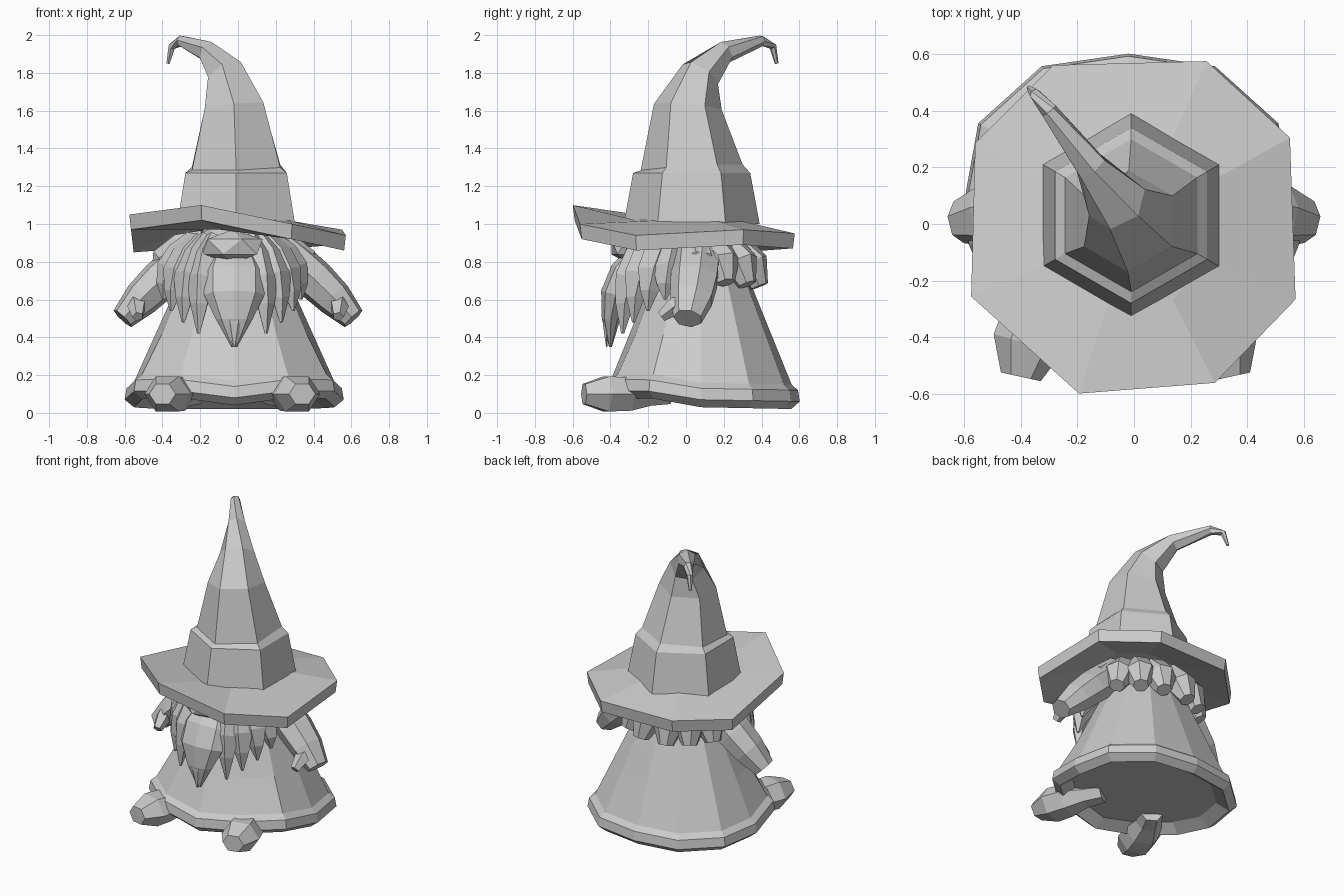
import bpy, bmesh, math
from mathutils import Vector

default_cube = bpy.data.objects.get("Cube")
if default_cube:
    bpy.data.objects.remove(default_cube, do_unlink=True)

colour = (0.6, 0.6, 0.6, 1)
grey = bpy.data.materials.new("plain_grey")
grey.use_nodes = True
grey.diffuse_color = colour
grey.node_tree.nodes["Principled BSDF"].inputs["Base Color"].default_value = colour

RIGHTWARD, FORWARD = Vector((1, 0, 0)), Vector((0, -1, 0))


def finish(name, bm, mirrored=False):
    """Turn the bmesh into a named grey object, mirrored across x if asked."""
    bmesh.ops.recalc_face_normals(bm, faces=bm.faces)
    mesh = bpy.data.meshes.new(name)
    bm.to_mesh(mesh)
    bm.free()
    mesh.materials.append(grey)
    part = bpy.data.objects.new(name, mesh)
    bpy.context.collection.objects.link(part)
    if mirrored:
        part.modifiers.new("Mirror", "MIRROR")
    return part


def skin(name, rings, mirrored=False):
    """Bridge equal rings of points and cap both ends."""
    bm = bmesh.new()
    rows = [[bm.verts.new(point) for point in ring] for ring in rings]
    for lower, upper in zip(rows, rows[1:]):
        for i in range(len(lower)):
            bm.faces.new((lower[i - 1], lower[i], upper[i], upper[i - 1]))
    bm.faces.new(rows[0])
    bm.faces.new(rows[-1])
    return finish(name, bm, mirrored)


def circle(sides):
    return [math.tau * i / sides for i in range(sides)]


def tube(name, points, radii, side, sides, flatness=1, mirrored=False):
    """Faceted tube whose rings stand square to the path."""
    rings = []
    for k, (centre, radius) in enumerate(zip(points, radii)):
        ahead = points[min(k + 1, len(points) - 1)]
        behind = points[max(k - 1, 0)]
        tangent = (ahead - behind).normalized()
        across = (side - tangent * side.dot(tangent)).normalized()
        out = tangent.cross(across) * flatness
        rings.append([centre + radius * (across * math.cos(a) + out * math.sin(a))
                      for a in circle(sides)])
    return skin(name, rings, mirrored)


def bend_path(start, bend, end, count):
    start, bend, end = Vector(start), Vector(bend), Vector(end)
    steps = [i / (count - 1) for i in range(count)]
    return [start.lerp(bend, t).lerp(bend.lerp(end, t), t) for t in steps]


def limb(name, start, bend, end, width, taper, side=RIGHTWARD, sides=6, flatness=1, mirrored=True):
    path = bend_path(start, bend, end, len(taper))
    radii = [width * share for share in taper]
    return tube(name, path, radii, side, sides, flatness, mirrored)


def ball(name, centre, size, detail):
    bm = bmesh.new()
    bmesh.ops.create_icosphere(bm, subdivisions=detail, radius=1)
    bmesh.ops.scale(bm, verts=bm.verts, vec=size)
    bmesh.ops.translate(bm, verts=bm.verts, vec=centre)
    return finish(name, bm)


def around(angle, radius, height):
    """Point around the head, measured from the front toward the left."""
    return Vector((radius * math.sin(angle), -radius * math.cos(angle), height))


# Robe: a straight skirt above a rolled hem that rises to the front and over the boots
hem = [(0.07, 0.45), (0.02, 0.53), (0.06, 0.58), (0.12, 0.57)]
skirt = [(height, 0.6 - 0.45 * height) for height in (0.15, 0.4, 0.6, 1)]
robe_rings = []
for height, radius in hem + skirt:
    ring = []
    for angle in circle(12):
        x, y = math.cos(angle), math.sin(angle)
        spread = radius * (1 + 0.3 * (x * y) ** 2)
        over_boot = height < 0.2 and y < -0.4 and abs(x) > 0.3
        rise = 0.01 * (1 - y) + 0.04 * over_boot
        ring.append((x * spread, y * spread * 0.9 + 0.08, height + rise))
    robe_rings.append(ring)
robe = skin("robe", robe_rings)
robe.location.x = -0.02

# Head and wide nose
ball("head", (0, 0, 0.8), (0.25, 0.25, 0.25), 2)
ball("nose", (-0.03, -0.31, 0.88), (0.18, 0.1, 0.09), 1)

# Hat: hexagonal cone with a stepped band, then a curl with a hooked tip
stem = [Vector((-0.01, 0.03, height)) for height in (1, 1.27, 1.3)]
curl = bend_path((-0.02, 0.01, 1.62), (-0.04, 0.06, 1.92), (-0.3, 0.4, 1.97), 4)
hook = [Vector((-0.35, 0.46, 1.94)), Vector((-0.37, 0.48, 1.85))]
hat_radii = (0.36, 0.31, 0.27, 0.18, 0.11, 0.06, 0.03, 0.02, 0.01)
tube("hat_cone", stem + curl + hook, hat_radii, FORWARD, 6)

# Brim: uneven thick octagon, highest at the front right
corner_angles = (29, 66, 117, 153, 204, 252, 297, 335)
corner_heights = (0.97, 0.95, 0.95, 0.93, 1.05, 1.1, 1, 0.94)
brim_rings = []
for reach, thickness in ((0.3, 0.05), (0.62, 0.08), (0.63, 0), (0.3, 0)):
    ring = []
    for degrees, height in zip(corner_angles, corner_heights):
        angle = math.radians(degrees)
        level = height if reach > 0.5 else 1.02
        ring.append((reach * math.cos(angle), reach * math.sin(angle), level - thickness))
    brim_rings.append(ring)
skin("hat_brim", brim_rings)

# Beard: a pointed middle with a raised strand
leaf = (0.7, 1, 1, 0.6, 0.1)
limb("beard", (0, -0.25, 0.85), (0, -0.42, 0.65), (0, -0.4, 0.35), 0.16, leaf,
     sides=8, flatness=0.5, mirrored=False).location.x = -0.02
limb("beard_strand", (0, -0.34, 0.8), (0, -0.44, 0.6), (0, -0.42, 0.35), 0.07, leaf,
     flatness=0.5, mirrored=False).location.x = -0.02

# Side locks of the beard, shorter toward the ears
for k in range(4):
    angle = math.radians(28 + 15 * k)
    tip = around(angle, 0.38, 0.42 + 0.06 * k)
    lock = limb(f"beard_lock_{k + 1}", around(angle, 0.2, 0.92), around(angle, 0.38, 0.75), tip,
                0.085, leaf, sides=5)
    lock.location.x = -0.03

# Thick blunt hair around the back of the head
for k in range(4):
    angle = math.radians(100 + 22 * k)
    tip = around(angle, 0.4, 0.7 - 0.01 * k)
    tuft = limb(f"back_hair_{k + 1}", around(angle, 0.15, 0.9), around(angle, 0.36, 0.86), tip,
                0.1, (0.8, 1, 1, 0.5), sides=7)
    tuft.location.x = -0.02

# Sleeves with stubby thumbs
limb("arms", (0.2, 0.06, 0.88), (0.41, 0.06, 0.72), (0.61, 0.01, 0.5), 0.13, (1, 1, 1, 0.9, 0.6),
     side=FORWARD, sides=7, flatness=0.85)
limb("thumbs", (0.55, 0, 0.6), (0.53, -0.06, 0.57), (0.53, -0.13, 0.51), 0.05, (0.8, 1, 0.6), sides=5)

# Round-toed boots, turned outward
boots = limb("boots", (0.2, -0.1, 0.1), (0.33, -0.3, 0.1), (0.37, -0.54, 0.1), 0.12,
             (0.6, 0.7, 1, 1.05, 0.6), flatness=0.85)
boots.location.x = -0.03
